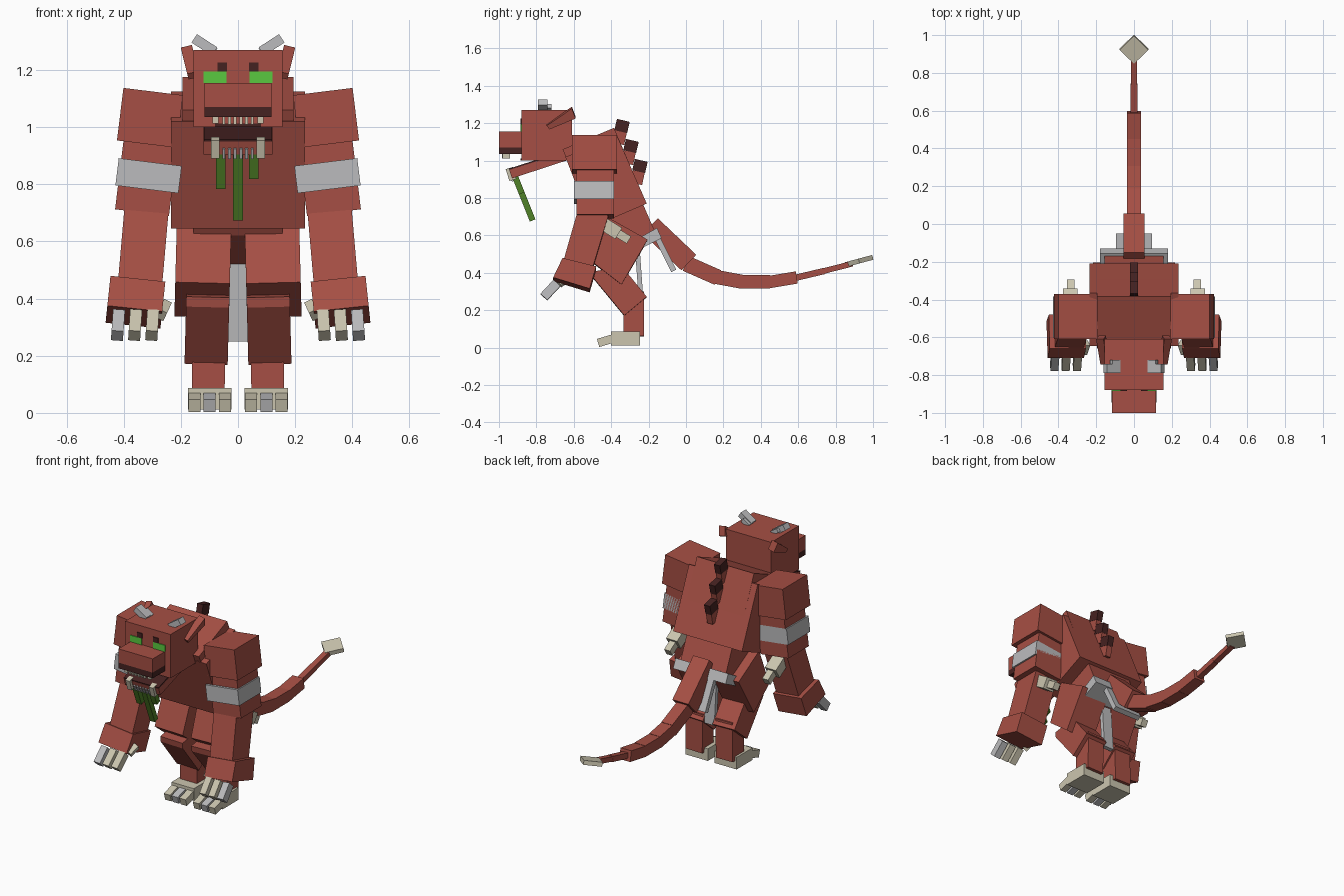
import bpy, bmesh, math
from mathutils import Matrix, Vector


def material(name, rgb):
    m = bpy.data.materials.new(name)
    m.diffuse_color = (*rgb, 1)
    return m


RED = material("red_hide", (0.38, 0.078, 0.058))
DARK = material("dark_maroon", (0.06, 0.016, 0.015))
GREY = material("light_grey", (0.50, 0.50, 0.51))
BONE = material("bone", (0.60, 0.56, 0.43))
EYE = material("bright_green", (0.10, 0.58, 0.05))
SLIME = material("slime_green", (0.08, 0.22, 0.02))


def prism(name, profile, x0, x1, mat, tilt=0, mirror=False):
    """Side profile (y, z) spread from x0 to x1, leaned about its middle."""
    cx = (x0 + x1) / 2
    cz = sum(p[1] for p in profile) / len(profile)
    rot = Matrix.Rotation(-math.radians(tilt), 3, 'Y')
    mid = Vector((cx, 0, cz))
    for side, s in (("_right", 1), ("_left", -1)) if mirror else (("", 1),):
        bm = bmesh.new()
        rings = []
        for x in (x0, x1):
            ring = []
            for y, z in profile:
                v = rot @ (Vector((x, y, z)) - mid) + mid
                ring.append(bm.verts.new((v.x * s, v.y, v.z)))
            rings.append(ring)
        a, b = rings
        n = len(a)
        bm.faces.new(a)
        bm.faces.new(b)
        for i in range(n):
            j = (i + 1) % n
            bm.faces.new((a[i], a[j], b[j], b[i]))
        bmesh.ops.recalc_face_normals(bm, faces=bm.faces)
        me = bpy.data.meshes.new(name + side)
        bm.to_mesh(me)
        bm.free()
        me.materials.append(mat)
        bpy.context.collection.objects.link(bpy.data.objects.new(name + side, me))


def rect(y0, y1, z0, z1):
    return [(y0, z0), (y1, z0), (y1, z1), (y0, z1)]


def bar(p, q, t):
    """Rectangle profile along p-q with thickness t."""
    p, q = Vector(p), Vector(q)
    d = (q - p).normalized()
    n = Vector((-d.y, d.x)) * t / 2
    return [tuple(v) for v in (p - n, q - n, q + n, p + n)]


# Torso
prism("torso", [(-0.645, 1.02), (-0.50, 0.645), (-0.21, 0.77), (-0.365, 1.125)], -0.235, 0.235, RED)
prism("upper_back", [(-0.66, 1.06), (-0.56, 0.83), (-0.28, 0.93), (-0.385, 1.175)], -0.195, 0.195, RED)
prism("pelvis", [(-0.48, 0.70), (-0.43, 0.62), (-0.27, 0.52), (-0.17, 0.63), (-0.24, 0.79)],
      -0.155, 0.155, RED)

# Belt and cloths
prism("belt", [(-0.27, 0.575), (-0.24, 0.53), (-0.13, 0.585), (-0.155, 0.64)], -0.18, 0.18, GREY)
prism("rear_cloth", bar((-0.16, 0.60), (-0.065, 0.41), 0.03), -0.095, 0.095, GREY)
prism("inner_cloth", bar((-0.26, 0.53), (-0.24, 0.25), 0.025), -0.034, 0.034, GREY)

# Back spikes, red at the root and dark at the tip
for i in range(3):
    y, z = -0.335 + 0.048 * i, 1.215 - 0.107 * i
    prism(f"spike_tip_{i + 1}", bar((y, z), (y - 0.014, z - 0.06), 0.07), -0.02, 0.02, DARK)
    prism(f"spike_root_{i + 1}", bar((y - 0.014, z - 0.06), (y - 0.028, z - 0.125), 0.066),
          -0.019, 0.019, RED)

# Head, snout and jaw
prism("head", rect(-0.88, -0.61, 1.0, 1.27), -0.155, 0.155, RED)
prism("snout", rect(-1.0, -0.86, 1.07, 1.155), -0.117, 0.117, RED)
prism("upper_lip", rect(-1.0, -0.86, 1.035, 1.07), -0.117, 0.117, DARK)
prism("jaw", [(-0.93, 0.905), (-0.64, 1.0), (-0.66, 1.04), (-0.945, 0.95)], -0.12, 0.12, RED)
prism("mouth_floor", bar((-0.945, 0.953), (-0.72, 1.026), 0.008), -0.119, 0.119, DARK)
prism("mouth_back", rect(-0.885, -0.878, 1.0, 1.012), -0.08, 0.08, DARK)
prism("eye", rect(-0.885, -0.878, 1.155, 1.195), 0.04, 0.12, EYE, mirror=True)
prism("brow", rect(-0.885, -0.878, 1.195, 1.226), 0.038, 0.072, DARK, mirror=True)
prism("ear", [(-0.745, 1.19), (-0.61, 1.285), (-0.59, 1.23), (-0.73, 1.17)], 0.145, 0.185, RED,
      tilt=-14, mirror=True)
prism("horn", rect(-0.79, -0.74, 1.27, 1.305), 0.075, 0.16, GREY, tilt=33, mirror=True)
prism("horn_spur", rect(-0.765, -0.72, 1.265, 1.29), 0.075, 0.125, GREY, tilt=33, mirror=True)

# Teeth and slime
prism("upper_fang", rect(-0.98, -0.94, 1.012, 1.04), 0.068, 0.09, BONE, mirror=True)
for i in range(6):
    x = -0.05 + 0.02 * i
    prism(f"upper_tooth_{i + 1}", rect(-0.985, -0.97, 1.01, 1.04), x - 0.005, x + 0.005, BONE)
    prism(f"lower_tooth_{i + 1}", bar((-0.94, 0.925), (-0.925, 0.89), 0.012), x - 0.005, x + 0.005, GREY)
prism("lower_tusk", bar((-0.945, 0.96), (-0.925, 0.897), 0.04), 0.065, 0.095, BONE, mirror=True)
for i, (x, low) in enumerate(((-0.06, 0.79), (0.0, 0.68), (0.055, 0.825))):
    end = -0.92 + (0.93 - low) * 0.4
    prism(f"slime_strand_{i + 1}", bar((-0.92, 0.93), (end, low), 0.032), x - 0.017, x + 0.017, SLIME)

# Arms
prism("shoulder", rect(-0.61, -0.37, 0.94, 1.125), 0.203, 0.413, RED, 7, True)
prism("upper_arm", rect(-0.585, -0.385, 0.70, 0.96), 0.225, 0.415, RED, 7, True)
prism("arm_band", rect(-0.60, -0.385, 0.782, 0.878), 0.202, 0.424, GREY, 7, True)
prism("forearm", [(-0.575, 0.74), (-0.415, 0.70), (-0.505, 0.40), (-0.66, 0.44)], 0.255, 0.41, RED, 5, True)
prism("wrist", [(-0.66, 0.47), (-0.48, 0.425), (-0.515, 0.305), (-0.71, 0.365)], 0.262, 0.455, RED, 6, True)
for i, x in enumerate((0.30, 0.36, 0.42)):
    mat = GREY if i == 2 else BONE
    prism(f"finger_{i + 1}", bar((-0.69, 0.345), (-0.76, 0.27), 0.05), x - 0.021, x + 0.021, mat, 4, True)
prism("thumb", bar((-0.63, 0.38), (-0.68, 0.34), 0.04), 0.245, 0.275, BONE, 25, True)
prism("elbow_spur_base", bar((-0.44, 0.66), (-0.36, 0.61), 0.07), 0.30, 0.375, BONE, 0, True)
prism("elbow_spur_tip", bar((-0.37, 0.615), (-0.305, 0.575), 0.045), 0.315, 0.355, BONE, 0, True)

# Legs
prism("thigh", [(-0.41, 0.69), (-0.205, 0.575), (-0.345, 0.335), (-0.50, 0.455)], 0.027, 0.218, RED, 1.5, True)
prism("shin", [(-0.50, 0.405), (-0.495, 0.37), (-0.33, 0.17), (-0.21, 0.27), (-0.34, 0.43)],
      0.032, 0.183, RED, 1.5, True)
prism("ankle", rect(-0.335, -0.225, 0.06, 0.30), 0.045, 0.16, RED, 1, True)
prism("foot", rect(-0.40, -0.245, 0.012, 0.087), 0.022, 0.175, BONE, 0, True)
for i, x in enumerate((0.046, 0.1, 0.152)):
    prism(f"toe_{i + 1}", bar((-0.38, 0.052), (-0.47, 0.025), 0.045), x - 0.021, x + 0.021,
          GREY if i == 1 else BONE, 0, True)

# Tail segments: start, end, thickness, half width
segments = [((-0.19, 0.65), (0.015, 0.455), 0.115, 0.055), ((0.0, 0.45), (0.17, 0.375), 0.085, 0.037),
            ((0.15, 0.38), (0.30, 0.352), 0.075, 0.037), ((0.29, 0.352), (0.45, 0.352), 0.07, 0.037),
            ((0.44, 0.35), (0.592, 0.375), 0.066, 0.037), ((0.58, 0.372), (0.74, 0.41), 0.034, 0.018),
            ((0.73, 0.408), (0.89, 0.449), 0.03, 0.017)]
for i, (p, q, t, w) in enumerate(segments):
    prism(f"tail_{i + 1}", bar(p, q, t), -w, w, RED)

# Diamond blade at the tail end
bpy.ops.mesh.primitive_cube_add(size=1, location=(0, 0.925, 0.463))
tip = bpy.context.object
tip.name = "tail_blade"
tip.data.transform(Matrix.Rotation(math.radians(15), 4, 'X')
                   @ Matrix.Rotation(math.radians(45), 4, 'Z')
                   @ Matrix.Diagonal((0.108, 0.108, 0.026, 1)))
tip.data.materials.append(BONE)
